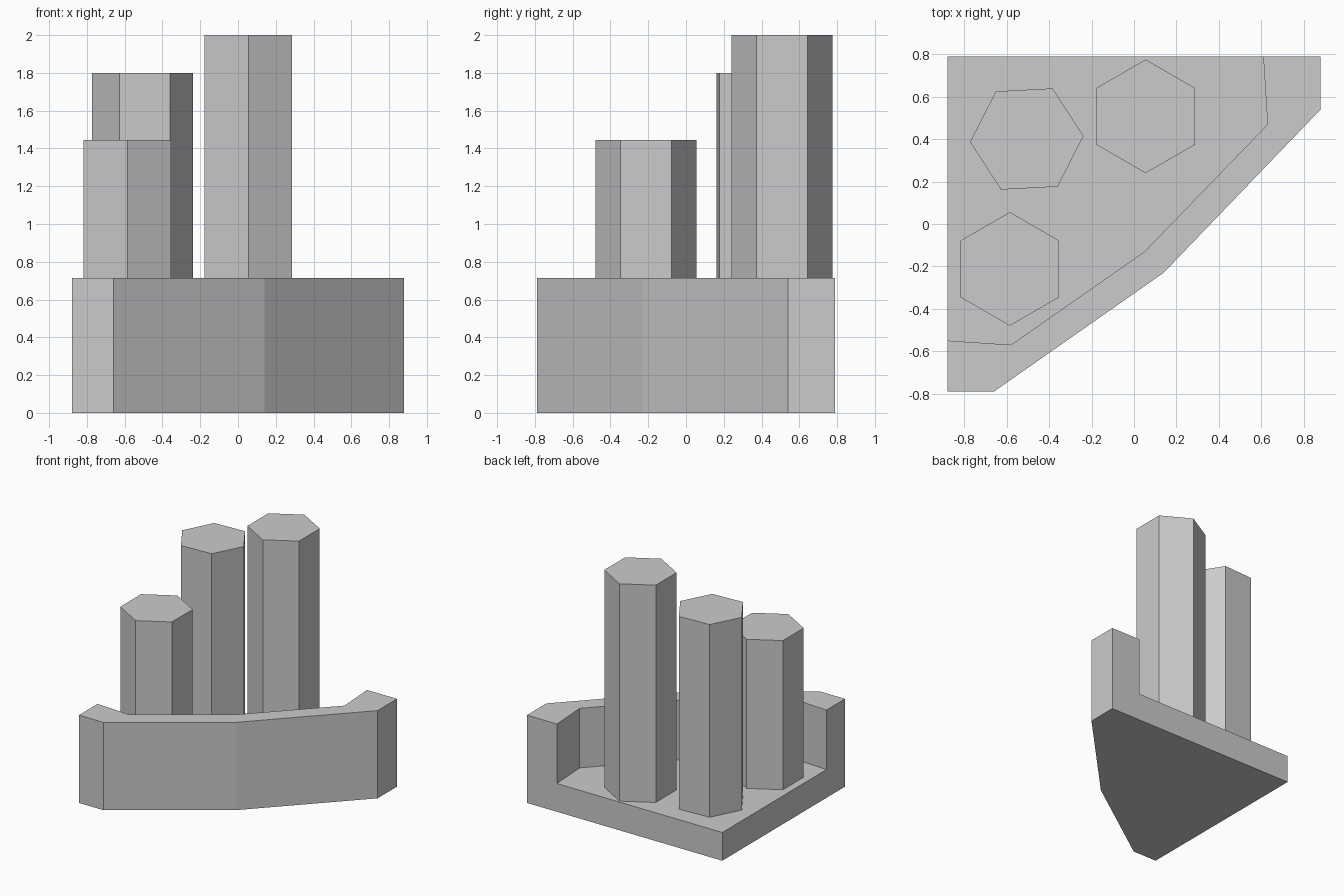
import bpy
import bmesh
from math import cos, sin, radians

cube = bpy.data.objects.get("Cube")
if cube:
    bpy.data.objects.remove(cube, do_unlink=True)

stone = bpy.data.materials.new("grey_stone")
stone.use_nodes = True
stone.diffuse_color = (0.6, 0.6, 0.6, 1)
stone.node_tree.nodes["Principled BSDF"].inputs["Base Color"].default_value = (0.6, 0.6, 0.6, 1)


def prism(name, outline, bottom, top):
    """Extrude a flat outline from bottom to top."""
    bm = bmesh.new()
    face = bm.faces.new([bm.verts.new((x, y, bottom)) for x, y in outline])
    extruded = bmesh.ops.extrude_face_region(bm, geom=[face])["geom"]
    verts = [v for v in extruded if isinstance(v, bmesh.types.BMVert)]
    bmesh.ops.translate(bm, verts=verts, vec=(0, 0, top - bottom))
    bmesh.ops.recalc_face_normals(bm, faces=bm.faces)
    mesh = bpy.data.meshes.new(name)
    bm.to_mesh(mesh)
    bm.free()
    mesh.materials.append(stone)
    obj = bpy.data.objects.new(name, mesh)
    bpy.context.collection.objects.link(obj)
    return obj


FLOOR = 0.23

# Base block: five-sided footprint with clipped corners
base = prism("base", [(-0.88, 0.79), (-0.88, -0.79), (-0.66, -0.79),
                      (0.14, -0.23), (0.88, 0.54), (0.88, 0.79)], 0, 0.715)

# Hollow out the floor, leaving a wall along the front
cutter = prism("floor_cutter", [(-1, 1), (-1, -0.542), (-0.58, -0.57),
                                (0.05, -0.13), (0.63, 0.47), (0.597, 1)], FLOOR, 1)
cutter.hide_render = True
cut = base.modifiers.new("hollow", "BOOLEAN")
cut.operation = "DIFFERENCE"
cut.solver = "EXACT"
cut.object = cutter
bpy.context.view_layer.objects.active = base
bpy.ops.object.modifier_apply(modifier=cut.name)
bpy.data.objects.remove(cutter, do_unlink=True)

# Three hexagonal columns standing on the floor
for name, x, y, turn, top in [("tall_column", 0.055, 0.508, 30, 2.0),
                              ("middle_column", -0.506, 0.401, 3, 1.8),
                              ("short_column", -0.586, -0.212, 30, 1.445)]:
    angles = [radians(turn + 60 * i) for i in range(6)]
    prism(name, [(x + 0.268 * cos(a), y + 0.268 * sin(a)) for a in angles], FLOOR, top)
